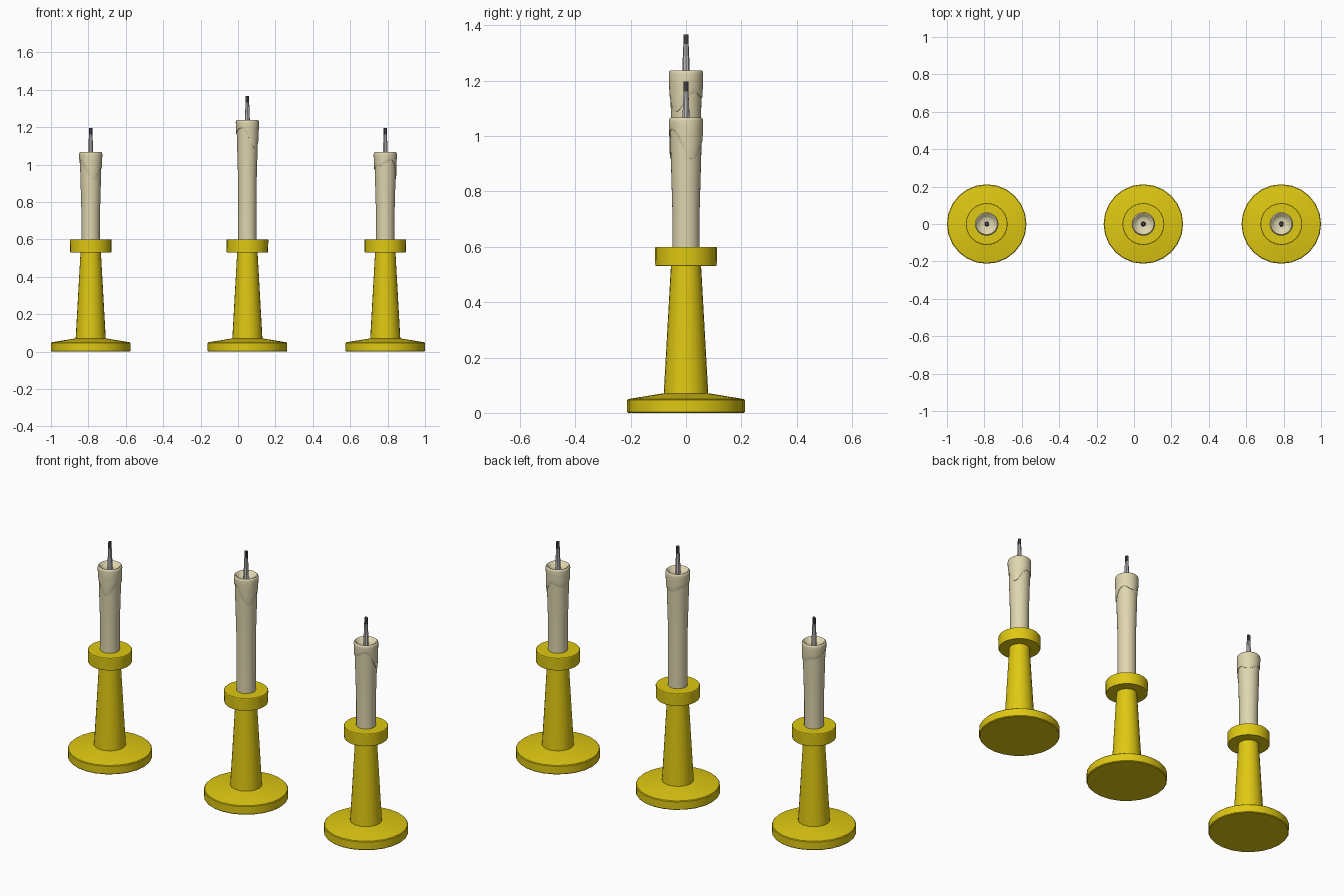
import bpy, bmesh, math

if "Cube" in bpy.data.objects:
    bpy.data.objects.remove(bpy.data.objects["Cube"])


def material(name, rgb):
    m = bpy.data.materials.new(name)
    m.diffuse_color = (*rgb, 1)
    m.use_nodes = True
    m.node_tree.nodes["Principled BSDF"].inputs["Base Color"].default_value = m.diffuse_color
    return m


BRASS = material("yellow", (0.74, 0.58, 0.006))
WAX = material("cream_wax", (0.74, 0.67, 0.43))
WICK = material("wick_grey", (0.55, 0.53, 0.53))
CHAR = material("burnt_wick", (0.09, 0.085, 0.09))


def lathe(name, rings, sides, x, mats, turn=0.0, smooth=40):
    """rings: list of functions angle -> (radius, z); ends are capped."""
    bm = bmesh.new()
    loops = []
    for ring in rings:
        loop = []
        for i in range(sides):
            a = 2 * math.pi * i / sides
            r, z = ring(a)
            loop.append(bm.verts.new((r * math.cos(a + turn), r * math.sin(a + turn), z)))
        loops.append(loop)
    for lo, hi in zip(loops, loops[1:]):
        for i in range(sides):
            j = (i + 1) % sides
            bm.faces.new((lo[i], lo[j], hi[j], hi[i]))
    bm.faces.new(loops[0][::-1])
    bm.faces.new(loops[-1])
    bmesh.ops.recalc_face_normals(bm, faces=bm.faces)
    me = bpy.data.meshes.new(name)
    bm.to_mesh(me)
    bm.free()
    for m in mats:
        me.materials.append(m)
    ob = bpy.data.objects.new(name, me)
    ob.location.x = x
    bpy.context.collection.objects.link(ob)
    bpy.ops.object.select_all(action='DESELECT')
    ob.select_set(True)
    bpy.context.view_layer.objects.active = ob
    bpy.ops.object.shade_smooth_by_angle(angle=math.radians(smooth))
    return ob


def plain(points):
    return [lambda a, p=p: p for p in points]


def body_radius(d):
    """candle radius at depth d below its top: flares near the top"""
    return 0.0495 + 0.0095 * max(0, 1 - d / 0.33)


def drip_depth(a):
    """how far the melted wax runs down at each angle"""
    return (0.09 + 0.02 * math.cos(a) + 0.025 * math.cos(2 * a)
            + 0.02 * math.sin(a) + 0.015 * math.cos(3 * a))


def candlestick(tag, x, top, turn):
    # holder: base plate, tapered stem and cup
    lathe(tag + "_base", plain([(0.209, 0), (0.2125, 0.004), (0.2125, 0.046),
                                (0.209, 0.05), (0.08, 0.071)]), 24, x, [BRASS], smooth=25)
    lathe(tag + "_stem", plain([(0.081, 0.06), (0.054, 0.54)]), 24, x, [BRASS])
    lathe(tag + "_cup", plain([(0.109, 0.531), (0.111, 0.534), (0.112, 0.596),
                               (0.11, 0.599)]), 24, x, [BRASS], smooth=25)

    # candle body
    depths = (0.33, 0.25, 0.16, 0.1, 0.03)
    lathe(tag + "_candle", plain([(0.0495, 0.59)] + [(body_radius(d), top - d) for d in depths]),
          32, x, [WAX])

    # melted wax shell with wavy lower edge and dished top
    def shell(t, extra):
        def ring(a):
            d = 0.012 + (drip_depth(a) - 0.012) * t
            return body_radius(d) + extra, top - d
        return ring
    rings = [shell(1, -0.004), shell(1, 0.002), shell(0.93, 0.0035), shell(0.6, 0.0035),
             shell(0.3, 0.0035), shell(0, 0.0035)]
    rings += plain([(0.0605, top - 0.004), (0.056, top), (0.050, top - 0.002),
                    (0.043, top - 0.014), (0.03, top - 0.02)])
    lathe(tag + "_melted_wax", rings, 48, x, [WAX], turn, 50)

    # wick with burnt tip
    wick = lathe(tag + "_wick", plain([(0.0135, top - 0.025), (0.0125, top + 0.03),
                                       (0.0095, top + 0.095), (0.009, top + 0.13)]),
                 8, x, [WICK, CHAR], turn)
    for p in wick.data.polygons:
        p.material_index = int(p.center.z > top + 0.096)


candlestick("left", -0.7875, 1.067, math.radians(-80))
candlestick("middle", 0.05, 1.238, math.radians(-45))
candlestick("right", 0.7875, 1.067, math.radians(20))
